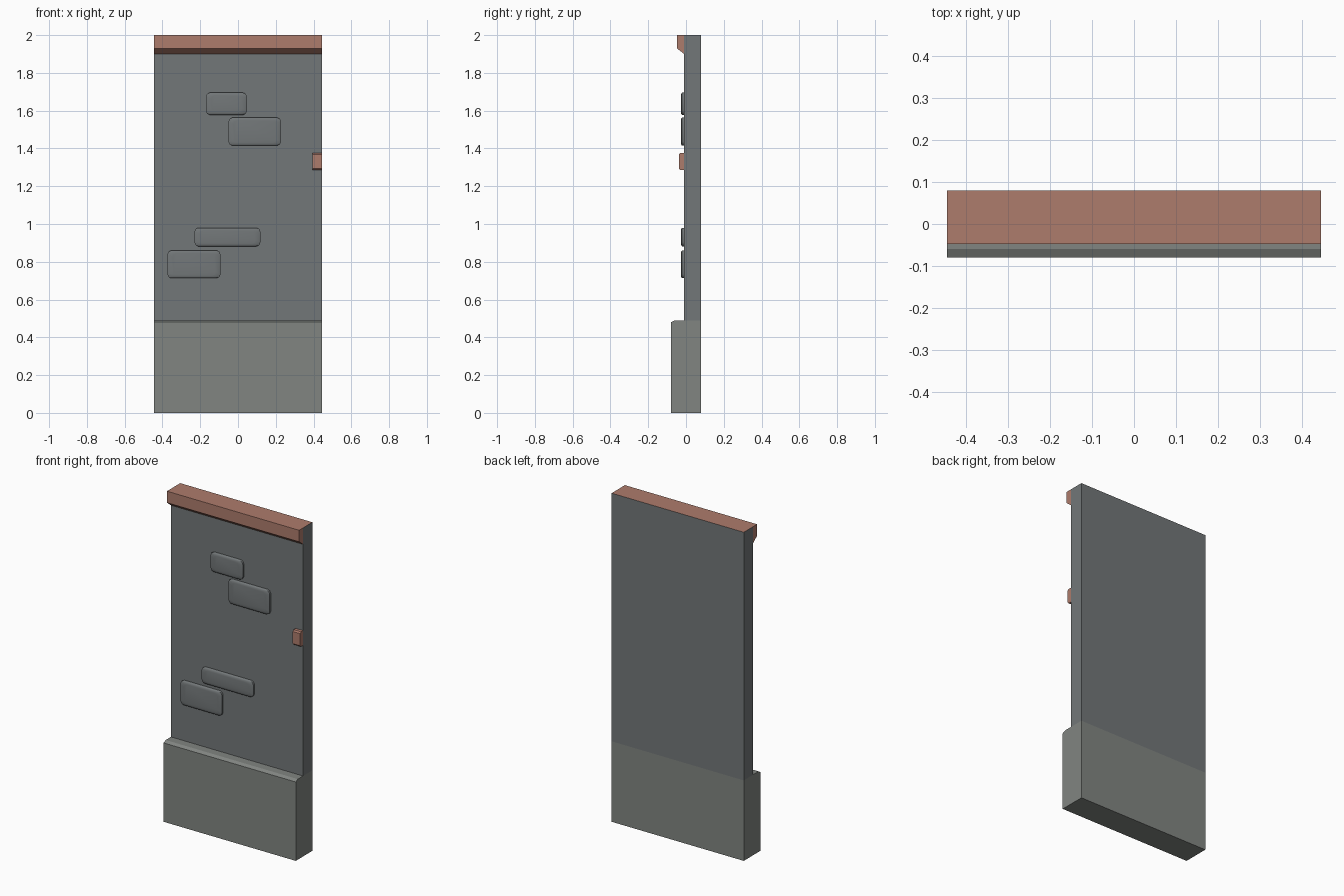
import bpy, bmesh

if "Cube" in bpy.data.objects:
    bpy.data.objects.remove(bpy.data.objects["Cube"])

W = 0.445  # half width


def material(name, rgb):
    m = bpy.data.materials.new(name)
    m.diffuse_color = (*rgb, 1)
    m.use_nodes = True
    m.node_tree.nodes["Principled BSDF"].inputs["Base Color"].default_value = m.diffuse_color
    return m


STONE = material("wall_grey", (0.17, 0.185, 0.19))
PLINTH = material("plinth_grey", (0.22, 0.235, 0.22))
RED = material("red_stone", (0.42, 0.2, 0.15))


def finish(name, bm, mats):
    bmesh.ops.recalc_face_normals(bm, faces=bm.faces)
    me = bpy.data.meshes.new(name)
    bm.to_mesh(me)
    bm.free()
    ob = bpy.data.objects.new(name, me)
    bpy.context.collection.objects.link(ob)
    for m in mats:
        me.materials.append(m)
    return ob


def extrude_x(name, profile, x0, x1, mat):
    """Sweep a (y, z) profile from x0 to x1."""
    bm = bmesh.new()
    face = bm.faces.new([bm.verts.new((x0, y, z)) for y, z in profile])
    geo = bmesh.ops.extrude_face_region(bm, geom=[face], use_keep_orig=True)["geom"]
    bmesh.ops.translate(bm, vec=(x1 - x0, 0, 0),
                        verts=[v for v in geo if isinstance(v, bmesh.types.BMVert)])
    return finish(name, bm, [mat])


def brick(name, x0, x1, z0, z1):
    """Raised stone: clipped corners with a sloped, softly shaded rim."""
    bm = bmesh.new()
    loops = []
    for y, dx, dz in ((-0.01, 0, 0), (-0.021, 0, 0), (-0.025, 0.008, 0.005), (-0.027, 0.028, 0.014)):
        a, b, c, d = x0 + dx, x1 - dx, z0 + dz, z1 - dz
        k, h = 0.02, 0.02
        pts = [(a + k, c), (b - k, c), (b - k * 0.3, c + h * 0.3), (b, c + h),
               (b, d - h), (b - k * 0.3, d - h * 0.3), (b - k, d), (a + k, d),
               (a + k * 0.3, d - h * 0.3), (a, d - h), (a, c + h), (a + k * 0.3, c + h * 0.3)]
        loops.append([bm.verts.new((x, y, z)) for x, z in pts])
    for lo, hi in zip(loops, loops[1:]):
        for i in range(len(lo)):
            j = (i + 1) % len(lo)
            bm.faces.new((lo[i], lo[j], hi[j], hi[i]))
    bm.faces.new(loops[0])
    bm.faces.new(loops[-1])
    for f in bm.faces:
        f.smooth = True
    ob = finish(name, bm, [STONE])
    bpy.ops.object.select_all(action='DESELECT')
    ob.select_set(True)
    bpy.context.view_layer.objects.active = ob
    bpy.ops.object.shade_smooth_by_angle(angle=0.9)


# Plinth with chamfered front lip
extrude_x("plinth", [(-0.08, 0), (0.08, 0), (0.08, 0.49), (-0.06, 0.49), (-0.08, 0.48)],
          -W, W, PLINTH)

# Wall slab, its top face in the coping colour
wall = extrude_x("wall", [(-0.01, 0.49), (0.08, 0.49), (0.08, 2), (-0.01, 2)], -W, W, STONE)
wall.data.materials.append(RED)
for p in wall.data.polygons:
    if p.normal.z > 0.9:
        p.material_index = 1

# Overhanging coping along the front
extrude_x("coping", [(-0.01, 1.9), (-0.01, 2), (-0.048, 2), (-0.048, 1.93)], -W, W, RED)

# Small block at the right edge
extrude_x("edge_block", [(-0.01, 1.285), (-0.01, 1.375), (-0.03, 1.375), (-0.038, 1.367),
                         (-0.038, 1.293), (-0.03, 1.285)], 0.395, W, RED)

# Raised bricks
for i, r in enumerate([(-0.17, 0.047, 1.578, 1.695), (-0.05, 0.228, 1.415, 1.563),
                       (-0.23, 0.118, 0.882, 0.98), (-0.373, -0.093, 0.713, 0.86)]):
    brick(f"brick_{i + 1}", *r)
